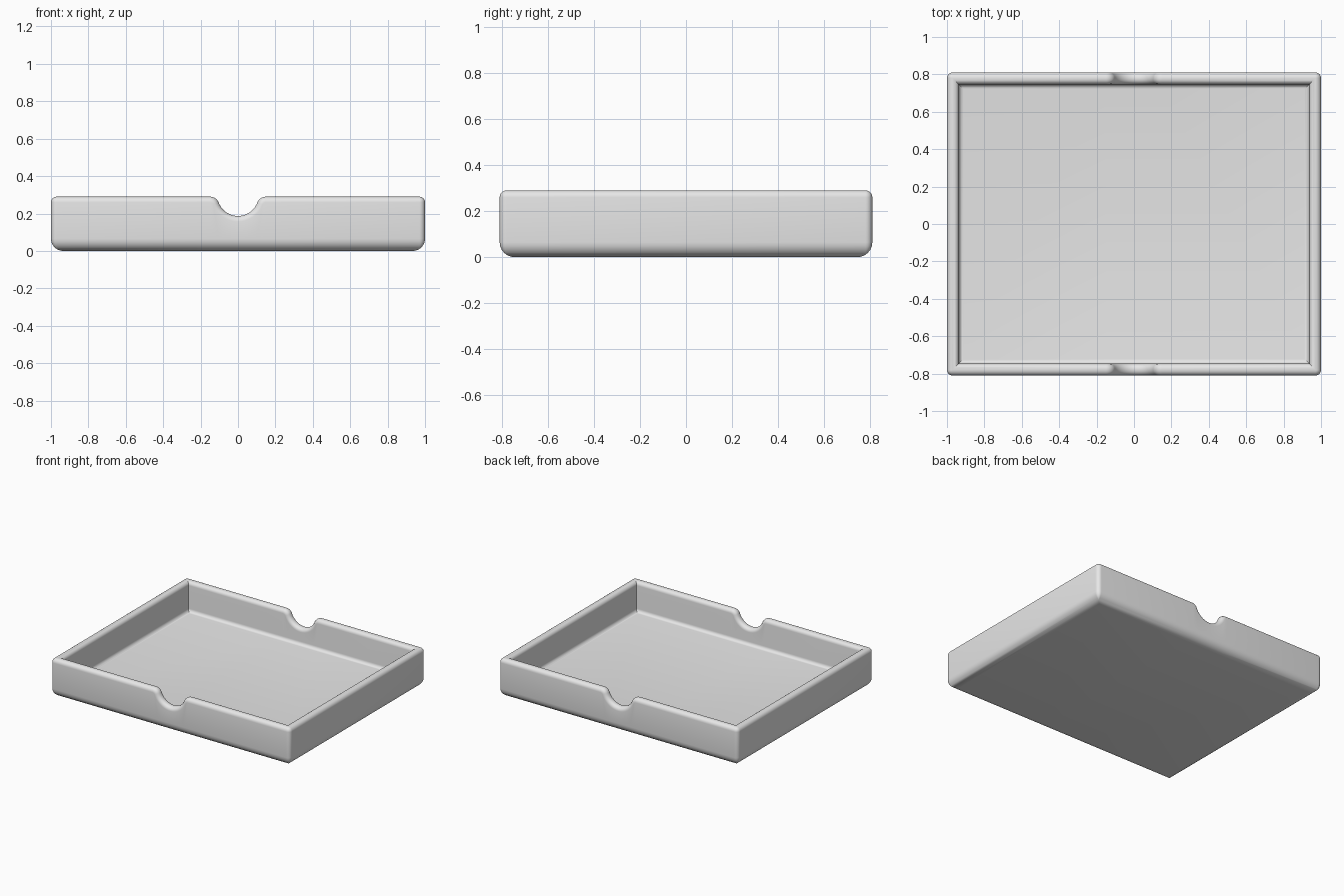
import bpy, bmesh
from math import sin, cos, pi, atan2, sqrt

if "Cube" in bpy.data.objects:
    bpy.data.objects.remove(bpy.data.objects["Cube"])

HALF_X, HALF_Y, HEIGHT = 1.0, 0.81, 0.29
WALL, FLOOR = 0.063, 0.065
CORNER = 0.03           # plan radius of the upright edges
BASE_R = 0.065          # rounding under the tray
RIM_OUT, RIM_IN = 0.03, 0.028
FILLET = 0.025          # inside, where walls meet floor
SEG = 6


def notch_curve():
    """Finger notch along the rim: (x, z, normal x, normal z), left to right."""
    r, lip, low = 0.11, 0.05, 0.187
    cz, lz = low + r, HEIGHT - lip
    lx = sqrt((r + lip) ** 2 - (cz - lz) ** 2)
    a = atan2(cz - lz, lx)
    half = []
    for i in range(9):                       # convex lip
        t = pi / 2 + (a - pi / 2) * i / 8
        t = pi - t                           # mirrored towards the centre
        half.append((lx + lip * cos(t), lz + lip * sin(t), cos(t), sin(t)))
    for i in range(1, 11):                   # concave bowl
        t = -a + (a - pi / 2) * i / 10
        half.append((r * cos(t), cz + r * sin(t), -cos(t), -sin(t)))
    left = [(-x, z, -nx, nz) for x, z, nx, nz in half]
    return left + half[-2::-1]


NOTCH = notch_curve()


def ring(inset, z=None, drop=None):
    """One closed loop round the tray, at height z or a drop below the rim."""
    hx, hy = HALF_X - inset, HALF_Y - inset
    rad = max(CORNER - inset, 0)
    level = z if drop is None else HEIGHT - drop

    def corner(side, start):
        return [(side * (hx - rad) + rad * cos(start + pi / 2 * i / SEG),
                 -(hy - rad) + rad * sin(start + pi / 2 * i / SEG), level)
                for i in range(SEG + 1)]

    if drop is None:
        middle = [(x, -hy, z) for x, _, _, _ in NOTCH]
    else:
        middle = [(x - nx * drop, -hy, pz - nz * drop) for x, pz, nx, nz in NOTCH]
    half = corner(-1, pi) + middle + corner(1, 1.5 * pi)
    return half + [(-x, -y, h) for x, y, h in half]


# Wall section, from under the base, over the rim, down to the floor
steps = [pi / 2 * i / SEG for i in range(SEG + 1)]
rings = [ring(BASE_R * (1 - sin(t)), z=BASE_R * (1 - cos(t))) for t in steps]
rings += [ring(RIM_OUT * (1 - cos(t)), drop=RIM_OUT * (1 - sin(t))) for t in steps]
rings += [ring(WALL - RIM_IN * (1 - sin(t)), drop=RIM_IN * (1 - cos(t))) for t in steps]
rings += [ring(WALL + FILLET * (1 - cos(t)), z=FLOOR + FILLET * (1 - sin(t))) for t in steps]

bm = bmesh.new()
loops = [[bm.verts.new(p) for p in r] for r in rings]
n = len(loops[0])
for lower, upper in zip(loops, loops[1:]):
    for i in range(n):
        j = (i + 1) % n
        bm.faces.new((lower[i], lower[j], upper[j], upper[i]))
bm.faces.new(loops[0][::-1])     # underside
bm.faces.new(loops[-1])          # floor
bmesh.ops.remove_doubles(bm, verts=bm.verts[:], dist=0.0002)
bmesh.ops.recalc_face_normals(bm, faces=bm.faces[:])

mesh = bpy.data.meshes.new("tray")
bm.to_mesh(mesh)
bm.free()
tray = bpy.data.objects.new("tray", mesh)
bpy.context.collection.objects.link(tray)

# Plain light grey
grey = bpy.data.materials.new("light_grey")
grey.use_nodes = True
grey.diffuse_color = (0.8, 0.8, 0.8, 1)
grey.node_tree.nodes["Principled BSDF"].inputs["Base Color"].default_value = (0.8, 0.8, 0.8, 1)
mesh.materials.append(grey)

bpy.ops.object.select_all(action="DESELECT")
tray.select_set(True)
bpy.context.view_layer.objects.active = tray
bpy.ops.object.shade_smooth_by_angle(angle=pi / 6)
